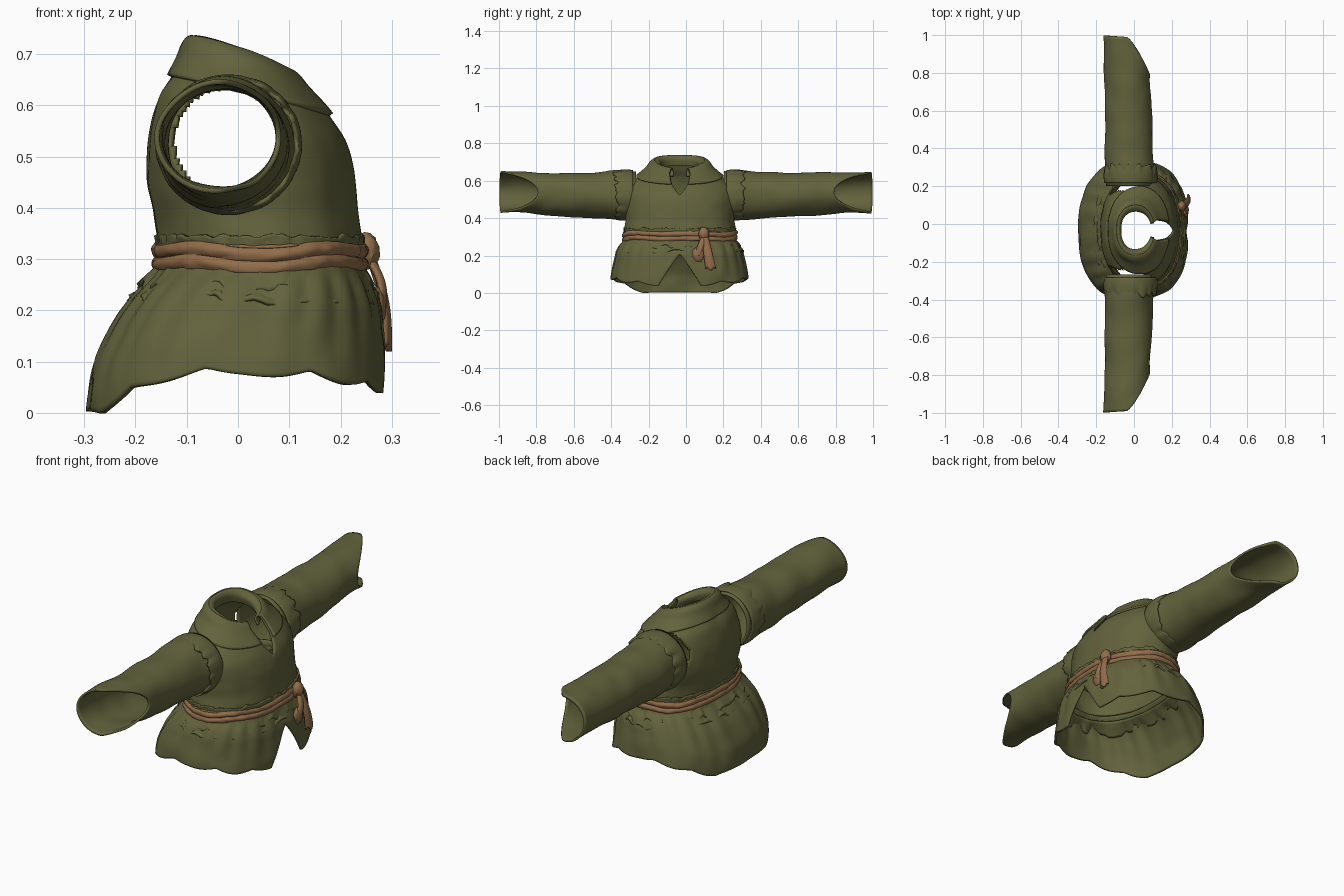
import bpy, bmesh, math
from math import sin, cos, pi
from mathutils import Vector, noise

if "Cube" in bpy.data.objects:
    bpy.data.objects.remove(bpy.data.objects["Cube"])


def material(name, rgb):
    m = bpy.data.materials.new(name)
    m.use_nodes = True
    m.diffuse_color = (*rgb, 1)
    b = m.node_tree.nodes["Principled BSDF"]
    b.inputs["Base Color"].default_value = (*rgb, 1)
    b.inputs["Roughness"].default_value = 0.9
    return m


GREEN = material("olive cloth", (0.125, 0.125, 0.047))
BROWN = material("tan sash", (0.29, 0.155, 0.07))
YC = -0.033  # the body sits slightly to one side


def pick(rows, t):
    """Smoothly interpolate a table of rows at t in 0..1."""
    f = min(max(t, 0), 1) * (len(rows) - 1)
    i = min(int(f), len(rows) - 2)
    r = [rows[max(0, min(len(rows) - 1, i + k))] for k in (-1, 0, 1, 2)]
    f -= i
    return [b + 0.5 * f * (c - a + f * (2 * a - 5 * b + 4 * c - d + f * (3 * (b - c) + d - a)))
            for a, b, c, d in zip(*r)]


def oval(a, back, front, half, power=2.3):
    """Rounded-box cross-section; angle 0 points to the neck-slit side (+x)."""
    c, s = cos(a), sin(a)
    x = math.copysign(abs(c) ** (2 / power), c)
    y = math.copysign(abs(s) ** (2 / power), s)
    return (back + front) / 2 + x * (front - back) / 2, YC + y * half


def rumple(p, freq, amount, centre):
    d = (p - centre).normalized()
    return p + d * amount * noise.noise(p * freq)


def cloth(name, fn, nu, nv, mat, thick=0.01, hole=None):
    """Skin the grid fn(u, v), weld its seam and give it thickness."""
    bm = bmesh.new()
    g = [[bm.verts.new(fn(i / nu, j / nv)) for i in range(nu + 1)] for j in range(nv + 1)]
    for j in range(nv):
        for i in range(nu):
            bm.faces.new((g[j][i], g[j][i + 1], g[j + 1][i + 1], g[j + 1][i]))
    bmesh.ops.remove_doubles(bm, verts=bm.verts, dist=0.0004)
    if hole:
        bmesh.ops.delete(bm, geom=[f for f in bm.faces if hole(f.calc_center_median())],
                         context='FACES')
    bmesh.ops.recalc_face_normals(bm, faces=bm.faces)
    return finish(name, bm, mat, thick)


def finish(name, bm, mat, thick=0):
    me = bpy.data.meshes.new(name)
    bm.to_mesh(me)
    bm.free()
    me.materials.append(mat)
    ob = bpy.data.objects.new(name, me)
    bpy.context.collection.objects.link(ob)
    if thick:
        m = ob.modifiers.new("thickness", 'SOLIDIFY')
        m.thickness, m.offset = thick, 0
    bpy.ops.object.select_all(action='DESELECT')
    ob.select_set(True)
    bpy.context.view_layer.objects.active = ob
    bpy.ops.object.shade_smooth_by_angle(angle=math.radians(50))
    return ob


# Bodice rows: height, back x, front x, half width, front drop
BODICE = [
    (.28, -.150, .240, .290, 0), (.335, -.152, .238, .292, 0), (.39, -.160, .230, .285, 0),
    (.45, -.172, .226, .290, .01), (.51, -.172, .220, .292, .03), (.57, -.163, .205, .280, .04),
    (.62, -.148, .180, .250, .05), (.655, -.125, .158, .205, .055), (.69, -.108, .132, .168, .06),
    (.72, -.098, .112, .148, .065), (.732, -.085, .100, .125, .07), (.715, -.073, .094, .105, .07),
    (.68, -.080, .105, .110, .06)]


def slit(z):
    return 0.30 * min(max((z - 0.56) / 0.14, 0), 1)


def bodice_point(u, t, grow=0.0, wave=0.004):
    z, back, front, half, drop = pick(BODICE, t)
    gap = slit(z) if t < 0.84 else slit(.72)
    a = gap + u * (2 * pi - 2 * gap)
    x, y = oval(a, back - grow, front + grow, half + grow, 2.15)
    p = Vector((x, y, z - drop * ((1 + cos(a)) / 2) ** 1.5))
    return rumple(p, 14, wave, Vector((0.03, YC, z)))


cloth("bodice", lambda u, v: bodice_point(u, v), 128, 60, GREEN,
      hole=lambda c: abs(c.y - YC) > 0.13 and math.hypot(c.x + .022, c.z - .53) < 0.105)


# Turned-over collar lying on the shoulders
def collar_point(u, v):
    t = 0.56 + 0.27 * v - 0.03 * (1 - v) * cos(2 * pi * u)
    return bodice_point(u, t, 0.011 - 0.004 * v, 0.003)


cloth("collar", collar_point, 96, 16, GREEN)

# Skirt rows from waist to hem: back x, front x, half width
SKIRT = [(-.150, .240, .290), (-.190, .258, .318), (-.228, .272, .334), (-.255, .277, .343),
         (-.276, .281, .352), (-.285, .285, .358), (-.290, .287, .362)]


def hem(a):
    c = cos(a)
    if c < 0:
        base = 0.088 - 0.085 * min(1, (-c * 1.12)) ** 2.5
    else:
        base = 0.088 - 0.035 * c ** 2
    return base - 0.017 * abs(sin(5.5 * a)) * (1 - max(0, -c) ** 3)


def skirt_point(u, v):
    gap = 0.24 * max(0, (v - 0.35) / 0.65) ** 1.1
    a = gap + u * (2 * pi - 2 * gap)
    x, y = oval(a, *pick(SKIRT, v), 2.5)
    z = 0.285 + (hem(a) - 0.285) * v
    fold = 0.005 * sin(22 * a) * (1 - v) * min(1, v * 5)
    p = Vector((x + cos(a) * fold, y + sin(a) * fold, z))
    return rumple(p, 11, 0.008 * v, Vector((0, YC, z)))


cloth("skirt", skirt_point, 176, 28, GREEN)


# Ragged gathers under and over the sash
def gather(name, top, low, flare, jag):
    def point(u, v):
        a = 2 * pi * u
        rag = jag * noise.noise(Vector((cos(a) * 9, sin(a) * 9, low * 40)))
        crimp = 0.007 * v * noise.noise(Vector((cos(a) * 16, sin(a) * 16, v)))
        g = flare * v + crimp
        x, y = oval(a, -.153 - g * 1.3, .241 + g * 0.7, .294 + g)
        return Vector((x, y, top + (low - top) * v + rag * v))
    cloth(name, point, 160, 6, GREEN, 0.008)


gather("upper_gather", .288, .240, .030, .030)
gather("lower_gather", .255, .215, .046, .028)
gather("bodice_gather", .318, .345, .003, .010)


# Sash of two crumpled rolls
def sash_point(u, v):
    a = 2 * pi * u
    roll = 0.008 * abs(sin(2 * pi * v + 0.5 * sin(3 * a)))
    g = roll + 0.004 * noise.noise(Vector((cos(a) * 8, sin(a) * 8, v * 4)))
    x, y = oval(a, -.157 - g, .243 + g, .298 + g)
    return Vector((x, y, 0.277 + 0.052 * v + 0.004 * sin(5 * a)))


cloth("sash", sash_point, 144, 14, BROWN, 0.008)


# Sash knot with a loop and two hanging tails
def blob(name, at, size):
    bm = bmesh.new()
    bmesh.ops.create_icosphere(bm, subdivisions=3, radius=1)
    for v in bm.verts:
        w = 1 + 0.18 * noise.noise(v.co * 2.5)
        v.co = Vector(at) + Vector([c * s * w for c, s in zip(v.co, size)])
    finish(name, bm, BROWN)


blob("knot", (.252, .095, .315), (.024, .028, .036))
blob("knot_loop", (.272, .065, .205), (.016, .032, .040))


def tail(name, start, end, width):
    s, e = Vector(start), Vector(end)

    def point(u, v):
        p = s.lerp(e, v)
        w = width * (0.55 + 0.45 * v)
        return p + Vector((.010 * sin(pi * u) + .012 * sin(pi * v), (u - .5) * w, .008 * sin(9 * u) * v))
    cloth(name, point, 10, 14, BROWN, 0.012)


tail("long_tail", (.250, .100, .310), (.284, .132, .128), .050)
tail("short_tail", (.250, .095, .300), (.272, .068, .205), .036)

# Sleeve rows: centre x, centre z, radius x, radius z
SLEEVE = [(-.020, .522, .122, .126), (-.024, .523, .126, .127), (-.028, .523, .122, .118),
          (-.029, .525, .120, .113), (-.030, .527, .120, .110), (-.032, .531, .119, .107),
          (-.036, .537, .117, .104), (-.038, .538, .119, .106)]


def sleeve(side, label):
    start = 0.235 + side * YC

    def point(u, v):
        a = 2 * pi * u
        cx, cz, rx, rz = pick(SLEEVE, v)
        end = 0.99 - 0.19 * max(0, cos(a)) ** 1.4 + 0.008 * cos(a + pi)
        p = Vector((cx + rx * cos(a), side * (start + (end - start) * v), cz + rz * sin(a)))
        return rumple(p, 9, 0.007, Vector((cx, p.y, cz)))
    cloth(label + "_sleeve", point, 64, 50, GREEN)

    # Ragged cap over the shoulder seam
    def cap(u, v):
        a = 2 * pi * u
        n = noise.noise(Vector((cos(a) * 5, sin(a) * 5, side)))
        r = 0.122 + 0.013 * sin(pi * (0.25 + 0.6 * v)) + 0.006 * n * v
        return Vector((-.018 + r * cos(a) * 1.03, side * (start + 0.015 + (0.09 + 0.03 * n) * v),
                       .523 + r * sin(a) * 0.985))
    cloth(label + "_shoulder_cap", cap, 72, 10, GREEN, 0.008)


sleeve(1, "left")
sleeve(-1, "right")
